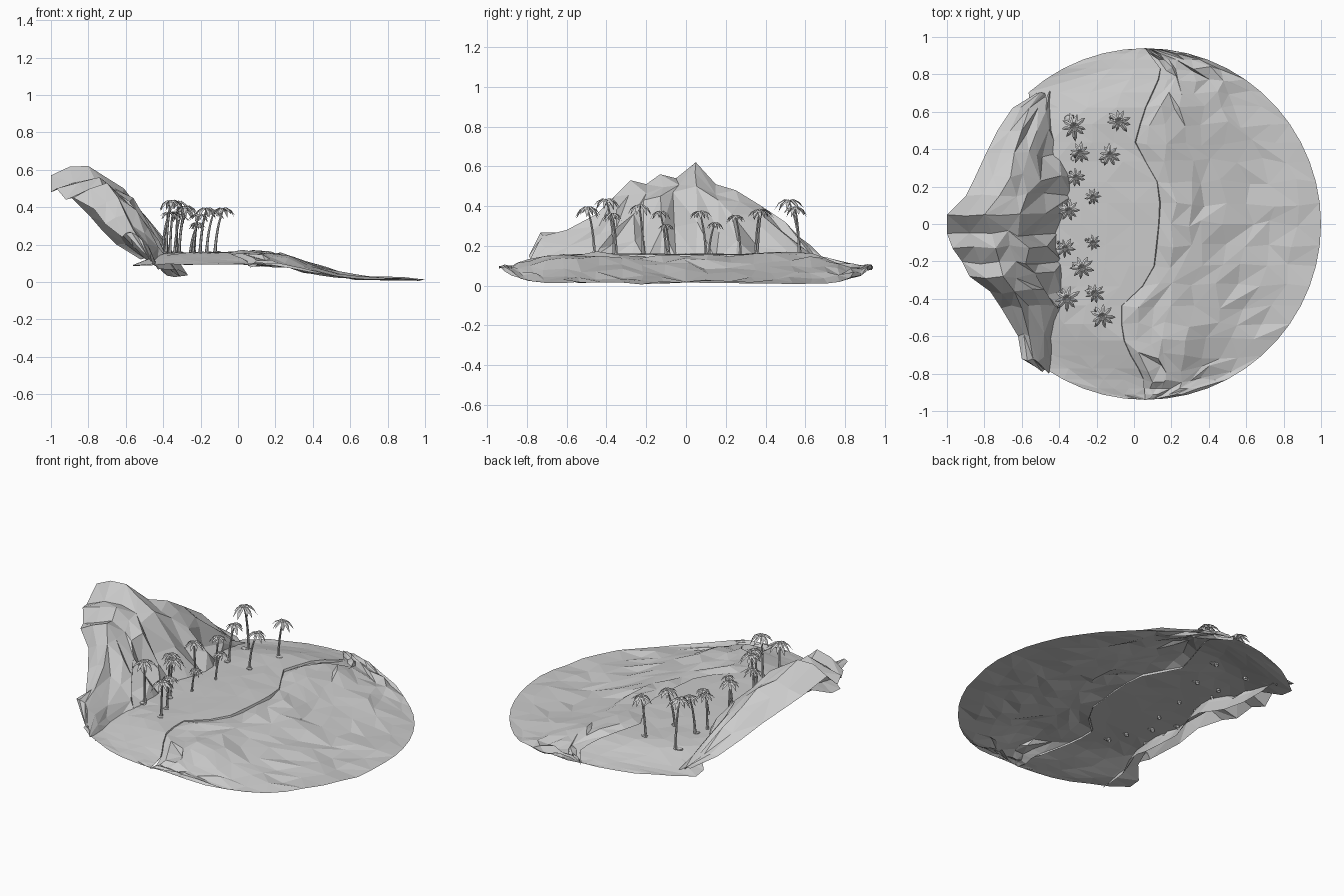
import bpy, bmesh, math, random
from mathutils import Vector

if "Cube" in bpy.data.objects:
    bpy.data.objects.remove(bpy.data.objects["Cube"])

random.seed(7)
R, CX = 0.94, 0.06            # island outline circle


def jit(a):
    return random.uniform(-a, a)


def interp(pts, t):
    if t <= pts[0][0]:
        return pts[0][1]
    for (a, va), (b, vb) in zip(pts, pts[1:]):
        if t <= b:
            return va + (vb - va) * (t - a) / (b - a)
    return pts[-1][1]


def make(name, verts, faces):
    me = bpy.data.meshes.new(name)
    me.from_pydata([tuple(v) for v in verts], [], faces)
    bm = bmesh.new()
    bm.from_mesh(me)
    bmesh.ops.remove_doubles(bm, verts=bm.verts, dist=1e-4)
    bm.to_mesh(me)
    bm.free()
    ob = bpy.data.objects.new(name, me)
    bpy.context.collection.objects.link(ob)
    return ob


def sheet(name, rows):
    """Triangulated open sheet; rows run in +y, points inside a row run in +x."""
    m = len(rows[0])
    verts = [p for r in rows for p in r]
    faces = []
    for i in range(len(rows) - 1):
        for j in range(m - 1):
            a, b, c, d = i*m + j, i*m + j + 1, (i+1)*m + j + 1, (i+1)*m + j
            faces += [(a, b, c), (a, c, d)] if random.random() < .5 else [(a, b, d), (b, c, d)]
    return make(name, verts, faces)


# Ground height and terrace edge
PROFILE = [(-.65, .14), (-.4, .155), (0, .16), (.15, .155), (.24, .145), (.36, .10),
           (.5, .065), (.62, .028), (1, .018)]
EDGE = [(-.94, .06), (-.82, .05), (-.65, -.05), (-.45, -.08), (-.28, .1), (.08, .14),
        (.25, .12), (.42, 0), (.6, .05), (.82, .15), (.94, .06)]


def ground(x, y):
    r = math.hypot(x - CX, y)
    s = min(1, max(0, (r - .6) / (R - .6)))
    return interp(PROFILE, x) * (1 - .4 * s * s * (3 - 2 * s))


def half_width(y):
    return math.sqrt(max(0, R * R - y * y))


N = 26
ys = [R * math.sin(math.pi * (i / N - .5)) for i in range(N + 1)]

# Flat upper terrace with a short lip at its shore edge
rows = []
for y in ys:
    e = interp(EDGE, y)
    left = max(CX - half_width(y), interp([(.35, -.42), (.6, -.5), (.66, -.65)], abs(y)))
    left = min(left, e)
    lip = .02 if abs(y) < .83 else 0
    row = [(left + (e - left) * f, y,
            ground(left + (e - left) * f, y) + jit(.003)) for f in (0, .25, .5, .75, 1)]
    row.append((e + lip * .5, y, ground(e, y) - lip * 1.3))
    rows.append(row)
sheet("terrace", rows)

# Faceted beach sloping to the shore
rows = []
fr = (0, .09, .19, .28, .42, .56, .7, .85, 1)
for i, y in enumerate(ys):
    e = interp(EDGE, y)
    right = CX + half_width(y)
    row = []
    for j, f in enumerate(fr):
        inner = 0 < j < len(fr) - 1 and 0 < i < N
        x = e + (right - e) * f + (jit(.025) if inner and abs(y) < .85 else 0)
        yy = y + (jit(.02) if inner and abs(y) < .85 else 0)
        z = ground(x, yy) - (.012 if j == 0 else 0)
        z += jit(.014 if inner else .006)
        row.append((x, yy, max(0, z)))
    rows.append(row)
sheet("beach", rows)

# Leaning cliff: y, base x, shoulder x z, crest x z, rim x z
CLIFF = [
    (-.78, -.44, -.46, .11, -.48, .13, -.50, .15),
    (-.72, -.44, -.48, .19, -.54, .25, -.60, .26),
    (-.60, -.43, -.48, .20, -.56, .28, -.62, .24),
    (-.45, -.40, -.50, .26, -.60, .36, -.71, .31),
    (-.36, -.39, -.48, .29, -.64, .45, -.77, .39),
    (-.28, -.37, -.53, .36, -.70, .53, -.88, .45),
    (-.20, -.38, -.58, .43, -.72, .51, -.92, .44),
    (-.13, -.42, -.56, .45, -.74, .56, -.97, .50),
    (-.05, -.41, -.62, .47, -.76, .54, -1.0, .48),
    (.05, -.38, -.61, .50, -.80, .62, -1.0, .57),
    (.15, -.33, -.57, .43, -.72, .51, -.90, .46),
    (.25, -.33, -.50, .36, -.66, .48, -.85, .41),
    (.38, -.40, -.52, .31, -.64, .40, -.79, .35),
    (.50, -.44, -.52, .26, -.60, .32, -.73, .28),
    (.62, -.42, -.47, .15, -.56, .19, -.65, .20),
    (.70, -.43, -.45, .10, -.48, .11, -.52, .12)]
rows = []
for k, (y, xb, xs, zs, xc, zc, xr, zr) in enumerate(CLIFF):
    zb = .075 + jit(.02)
    zb = min(zb, zs - .02)
    push = .025 if k % 2 else -.03      # alternating buttresses
    big = 1 if abs(y) < .55 else .2
    foot = (xb + .06 * big, y, zb - .03 * big)
    mid = (xb * .5 + xs * .5 + push * big, y + jit(.03), zb * .45 + zs * .55)
    cs = (xs * .5 + xc * .5 - push * .6 * big, y + jit(.02), zs * .5 + zc * .5 + jit(.015))
    cr = (xc * .5 + xr * .5, y + jit(.015), zc * .5 + zr * .5 + .01 + jit(.012) * big)
    rows.append([(xr, y, zr), cr, (xc, y, zc), cs, (xs, y + jit(.02), zs), mid,
                 (xb, y, zb + .06 * big), foot])
sheet("cliff", rows)


# Palms: bent tapered trunk, flared foot and a crown of folded leaves
def palm(name, cx, cy, top, by, size):
    bx = cx - .025 + jit(.02)
    base = Vector((bx, by, ground(bx, by) - .015))
    head = Vector((cx, cy, top))
    ctrl = Vector((bx * .85 + cx * .15, by * .9 + cy * .1, base.z + (top - base.z) * .6))
    verts, faces = [], []
    seg, sides = 6, 6
    for i in range(seg + 1):
        t = i / seg
        p = base * (1 - t) ** 2 + ctrl * 2 * t * (1 - t) + head * t * t
        rad = (.012 if i == 0 else .0085 - .0035 * t) * (.6 + .4 * size)
        for s in range(sides):
            a = 2 * math.pi * s / sides
            verts.append(p + Vector((rad * math.cos(a), rad * math.sin(a), 0)))
        if i:
            o = (i - 1) * sides
            for s in range(sides):
                n = (s + 1) % sides
                faces.append((o + s, o + n, o + sides + n, o + sides + s))
    faces.append(tuple(range(seg * sides, (seg + 1) * sides)))
    make(name + "_trunk", verts, faces)

    verts, faces = [], []
    count = 9
    spin = random.random() * 6
    for l in range(count):
        a = spin + 2 * math.pi * l / count + jit(.15)
        d, q = Vector((math.cos(a), math.sin(a), 0)), Vector((-math.sin(a), math.cos(a), 0))
        ln = .07 * size * random.uniform(.85, 1.1)
        droop = random.uniform(.3, .7)
        o = len(verts)
        for f, h, w in ((0, 0, .04), (.3, .2, .15), (.7, .12 - .3 * droop, .15), (1, -droop, .01)):
            m = head + d * ln * f + Vector((0, 0, ln * h))
            low = Vector((0, 0, -w * .5 * ln))
            verts += [m - q * w * ln + low, m, m + q * w * ln + low]
        for i in range(3):
            for j in range(2):
                b = o + i * 3 + j
                faces.append((b, b + 3, b + 4, b + 1))
    make(name + "_leaves", verts, faces)


# crown x, crown y, crown height, base y, size
PALMS = [(-.32, .52, .42, .575, 1.05), (-.08, .55, .385, .57, .95), (-.29, .38, .375, .36, .85),
         (-.13, .37, .37, .35, .85), (-.31, .25, .345, .275, .7), (-.22, .145, .31, .115, .65),
         (-.35, .07, .365, .10, .85), (-.22, -.10, .30, -.085, .6), (-.37, -.13, .365, -.10, .8),
         (-.28, -.235, .395, -.215, .95), (-.36, -.40, .425, -.36, 1.05),
         (-.21, -.37, .355, -.35, .8), (-.17, -.495, .385, -.46, .95)]
for i, p in enumerate(PALMS):
    palm("palm_%02d" % (i + 1), *p)

# Low stones at the feet of the larger palms
bm = bmesh.new()
for cx, cy, top, by, size in PALMS:
    if size < .8:
        continue
    r = bmesh.ops.create_icosphere(bm, subdivisions=1, radius=.02 * size)
    for v in r["verts"]:
        v.co = Vector((v.co.x * 1.2 + cx - .03, v.co.y + by - .01,
                       v.co.z * .4 + ground(cx, by)))
me = bpy.data.meshes.new("palm_stones")
bm.to_mesh(me)
bm.free()
bpy.context.collection.objects.link(bpy.data.objects.new("palm_stones", me))
